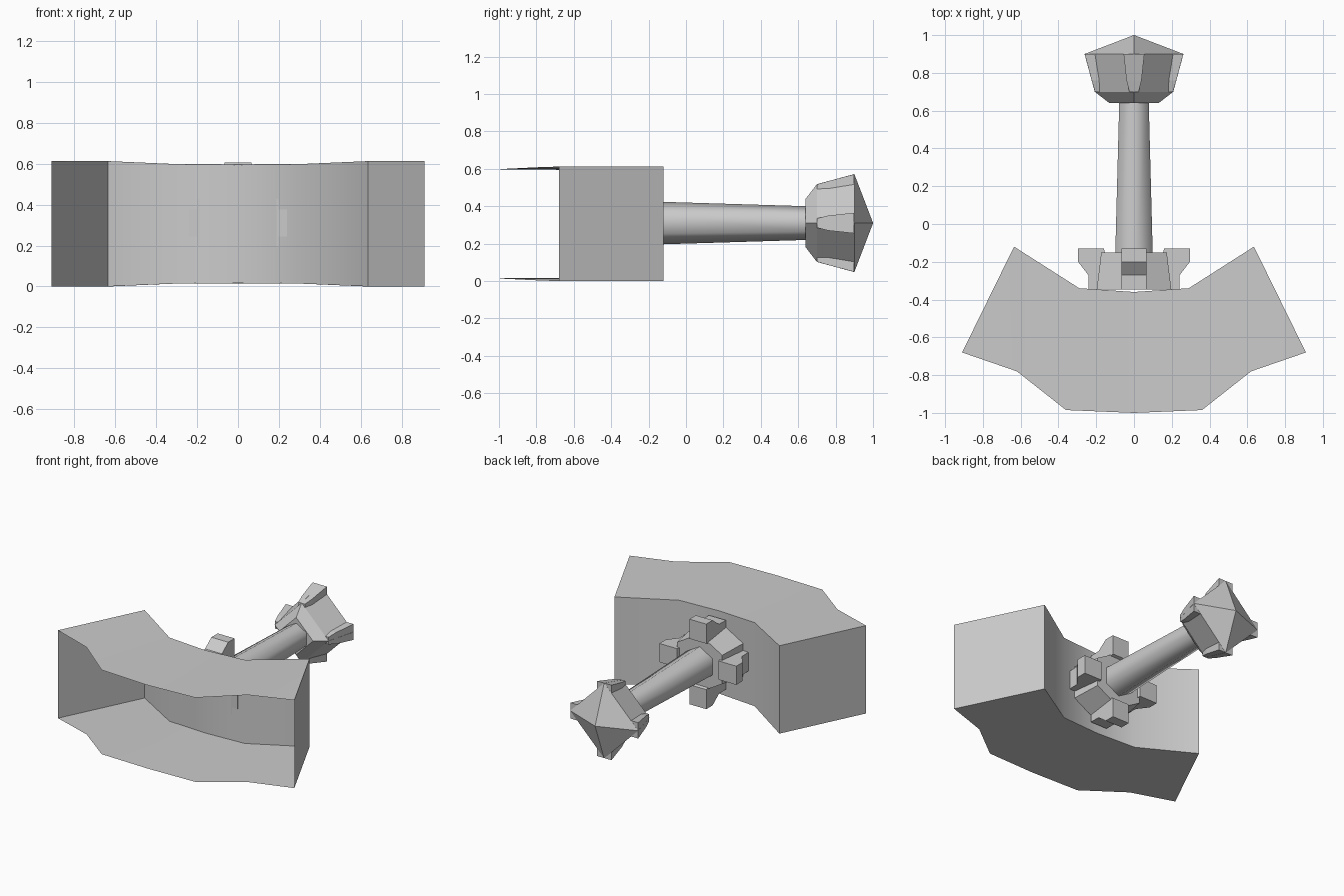
import bpy, math
from mathutils import Matrix, Vector

cube = bpy.data.objects.get("Cube")
if cube:
    bpy.data.objects.remove(cube, do_unlink=True)

AXIS_Z = 0.31      # height of the handle axis
HEIGHT = 0.612     # height of the head

grey = bpy.data.materials.new("plain_grey")
grey.use_nodes = True
grey.diffuse_color = (0.6, 0.6, 0.6, 1)
grey.node_tree.nodes["Principled BSDF"].inputs["Base Color"].default_value = (0.6, 0.6, 0.6, 1)


def make(name, verts, faces, smooth_angle=None):
    mesh = bpy.data.meshes.new(name)
    mesh.from_pydata(verts, [], faces)
    mesh.materials.append(grey)
    obj = bpy.data.objects.new(name, mesh)
    bpy.context.collection.objects.link(obj)
    if smooth_angle:
        bpy.ops.object.select_all(action='DESELECT')
        obj.select_set(True)
        bpy.context.view_layer.objects.active = obj
        bpy.ops.object.shade_smooth_by_angle(angle=math.radians(smooth_angle))
    return obj


def loft(name, rings, smooth_angle=None):
    """Skin equal-length rings, running toward +y, and cap both ends."""
    n = len(rings[0])
    verts = [p for ring in rings for p in ring]
    faces = [(k * n + i, (k + 1) * n + i, (k + 1) * n + (i + 1) % n, k * n + (i + 1) % n)
             for k in range(len(rings) - 1) for i in range(n)]
    faces += [tuple(range(n)), tuple(reversed(range(len(verts) - n, len(verts))))]
    return make(name, verts, faces, smooth_angle)


def ring(y, r, sides):
    """Regular polygon around the handle axis with a corner at the top."""
    turn = 2 * math.pi / sides
    return [(r * math.sin(i * turn), y, AXIS_Z + r * math.cos(i * turn)) for i in range(sides)]


def four_lugs(name, sections):
    """Lugs on four sides; each section is (y, inner, outer, half width)."""
    for i, side in enumerate(("top", "left", "bottom", "right")):
        spin = Matrix.Rotation(i * math.pi / 2, 4, 'Y')
        rings = []
        for y, inner, outer, w in sections:
            corners = [(-w, inner), (-w, outer), (w, outer), (w, inner)]
            rings.append([spin @ Vector((x, y, z)) + Vector((0, 0, AXIS_Z)) for x, z in corners])
        loft(f"{side}_{name}", rings)


# Hollow head, open at the front: (x, y, inset from top and bottom) for one half
back = [(0.635, -0.12, 0), (0.29, -0.34, 0.015), (0, -0.36, 0.018)]
front = [(0.91, -0.68, 0), (0.62, -0.78, 0.003), (0.36, -0.985, 0.013), (0, -1, 0.016)]
outline = back + front
lower = [(x, y, d) for x, y, d in outline]
upper = [(x, y, HEIGHT - d) for x, y, d in outline]
sheet = [(0, 4, 3), (0, 1, 5, 4), (1, 2, 6, 5)]
n = len(outline)
faces = [tuple(reversed(f)) for f in sheet]
faces = [tuple(i + n for i in f) for f in sheet] + faces
faces += [(a, a + n, b + n, b) for a, b in ((3, 0), (0, 1), (1, 2))]
for f in range(len(faces)):
    faces[f] = tuple(reversed(faces[f]))
head = make("head_shell", lower + upper, faces, 35)
mirror = head.modifiers.new("Mirror", 'MIRROR')
mirror.use_axis[0] = True

# Six-sided collar with four hooked lugs
loft("collar", [ring(-0.347, 0.228, 6), ring(-0.15, 0.2, 6)])
four_lugs("collar_lug", [(-0.347, 0.14, 0.24, 0.065), (-0.27, 0.14, 0.242, 0.065),
                         (-0.2, 0.14, 0.296, 0.065), (-0.13, 0.16, 0.296, 0.065)])

# Tapered six-sided handle, softly shaded
loft("handle", [ring(-0.34, 0.12, 6), ring(0.65, 0.09, 6)], 65)

# Four-sided pommel ending in a shallow point, with a lug on each corner
loft("pommel", [ring(0.64, 0.13, 4), ring(0.7, 0.208, 4), ring(0.9, 0.262, 4), ring(1, 0.001, 4)])
four_lugs("pommel_lug", [(0.7, 0.12, 0.207, 0.025), (0.76, 0.14, 0.224, 0.04), (0.899, 0.14, 0.261, 0.055)])
